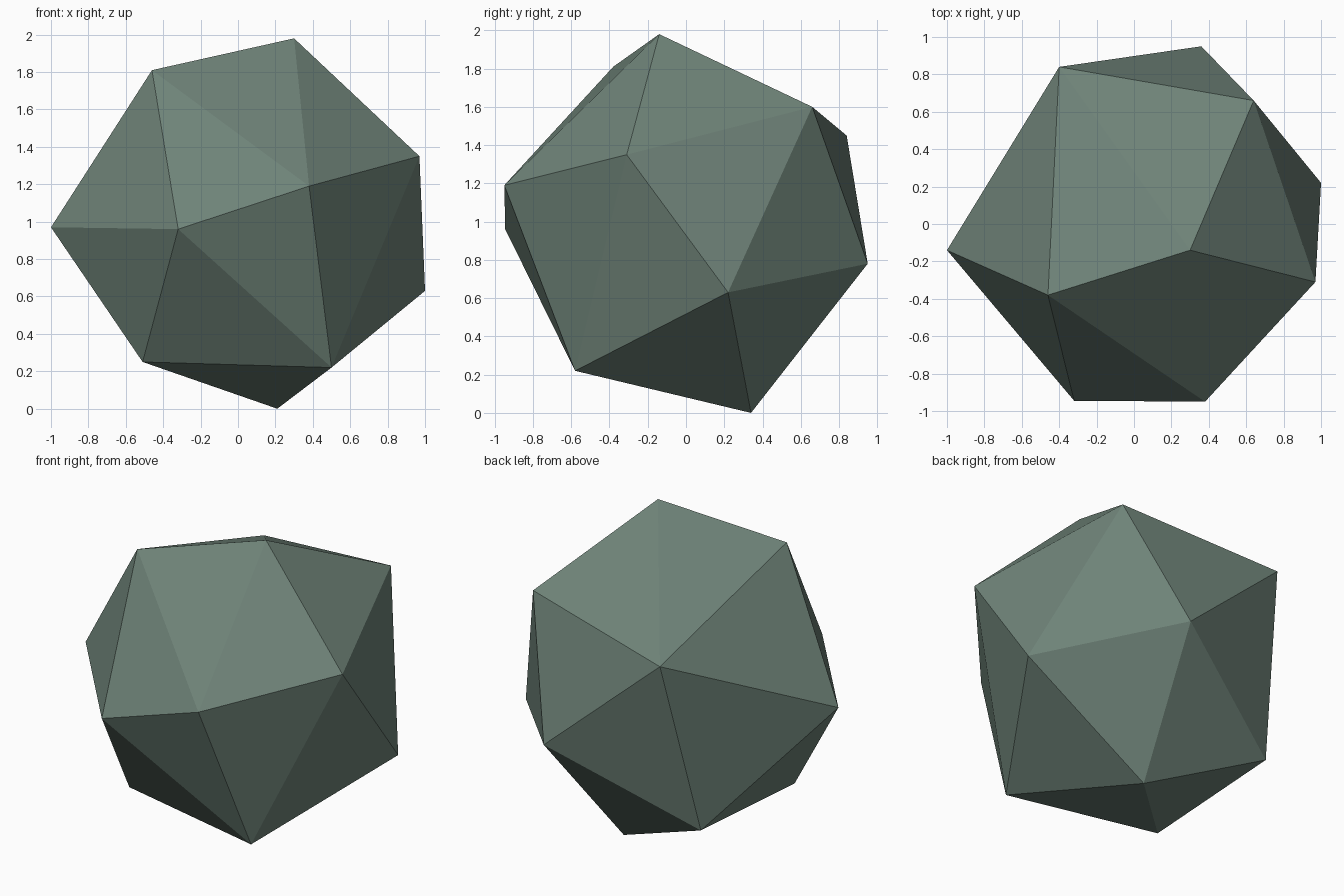
import bpy, bmesh

if "Cube" in bpy.data.objects:
    bpy.data.objects.remove(bpy.data.objects["Cube"])

# Corner points of the faceted boulder
CORNERS = [
    (0.30, -0.14, 1.98), (-0.46, -0.38, 1.81), (0.64, 0.66, 1.60),   # top
    (-0.40, 0.84, 1.45), (0.97, -0.31, 1.35), (0.38, -0.95, 1.19),   # upper ring
    (-0.32, -0.945, 0.96), (-1.00, -0.14, 0.97), (0.36, 0.95, 0.78), # middle
    (1.00, 0.22, 0.63), (-0.52, 0.59, 0.32), (-0.51, -0.39, 0.25),   # lower ring
    (0.50, -0.58, 0.22), (0.21, 0.34, 0.00),                         # base
]

# Flat-faced stone: wrap the corners in a convex skin
bm = bmesh.new()
for co in CORNERS:
    bm.verts.new(co)
bmesh.ops.convex_hull(bm, input=bm.verts[:])
bmesh.ops.recalc_face_normals(bm, faces=bm.faces[:])
for f in bm.faces:
    f.smooth = False
mesh = bpy.data.meshes.new("boulder")
bm.to_mesh(mesh)
bm.free()

# Single grey-green stone colour
stone = bpy.data.materials.new("grey_green_stone")
stone.diffuse_color = (0.156, 0.225, 0.187, 1.0)
stone.use_nodes = True
stone.node_tree.nodes["Principled BSDF"].inputs["Base Color"].default_value = stone.diffuse_color
mesh.materials.append(stone)

boulder = bpy.data.objects.new("boulder", mesh)
bpy.context.collection.objects.link(boulder)
